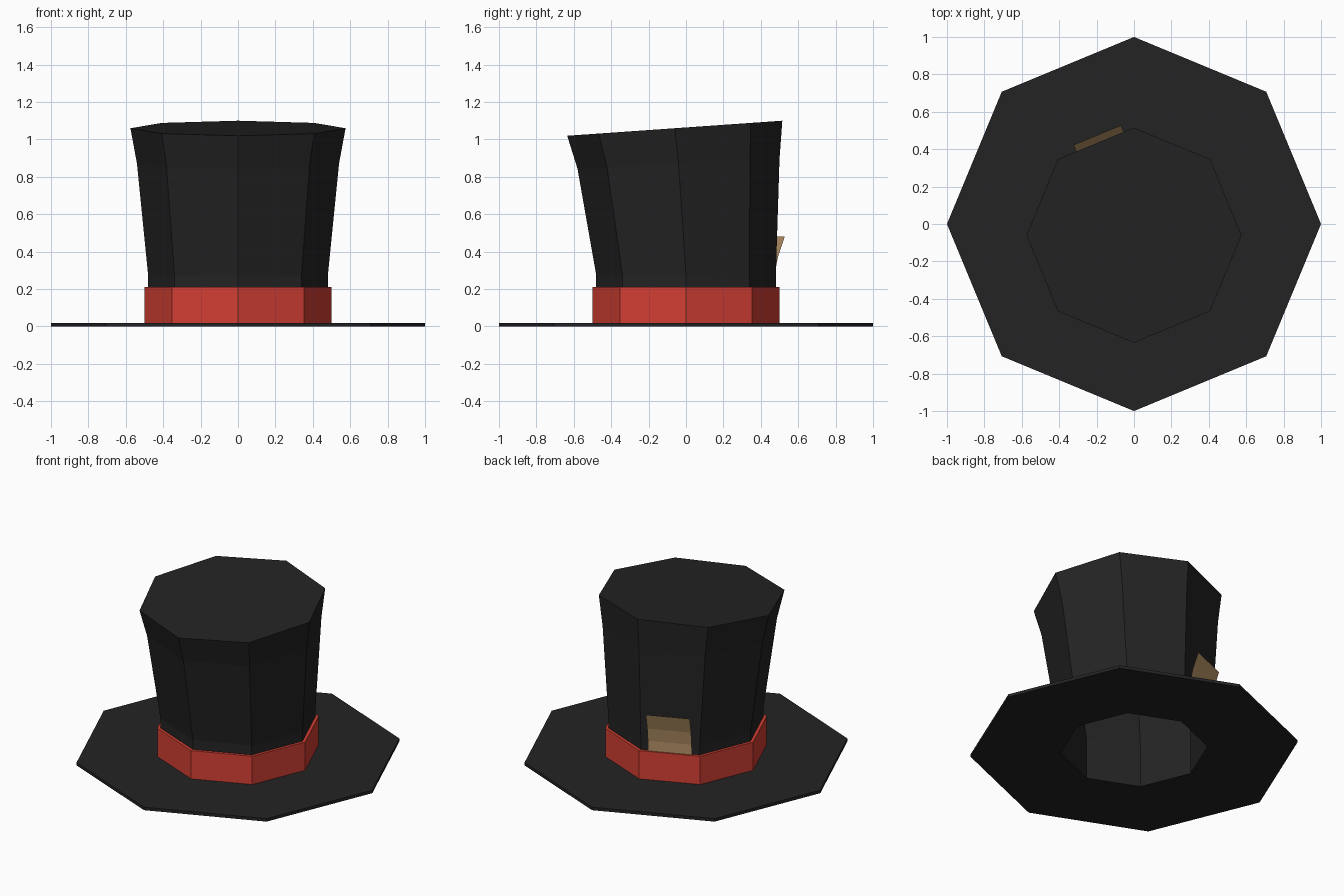
import bpy, bmesh
from math import sin, cos, pi, radians
from mathutils import Matrix

if "Cube" in bpy.data.objects:
    bpy.data.objects.remove(bpy.data.objects["Cube"])

SIDES = 8


def material(name, rgb):
    m = bpy.data.materials.new(name)
    m.diffuse_color = (*rgb, 1)
    m.use_nodes = True
    m.node_tree.nodes["Principled BSDF"].inputs["Base Color"].default_value = m.diffuse_color
    return m


black = material("black_felt", (0.017, 0.017, 0.017))
red = material("red_ribbon", (0.66, 0.05, 0.034))
tan = material("tan_card", (0.5, 0.31, 0.14))


def finish(name, bm, mat):
    mesh = bpy.data.meshes.new(name)
    bm.to_mesh(mesh)
    bm.free()
    mesh.materials.append(mat)
    ob = bpy.data.objects.new(name, mesh)
    bpy.context.collection.objects.link(ob)
    return ob


def loft(name, rings, mat, closed=False):
    """Octagonal loft; ring = (radius, centre y, centre z, slope along y)."""
    bm = bmesh.new()
    loops = []
    for r, cy, cz, slope in rings:
        pts = [(r * cos(2 * pi * i / SIDES), r * sin(2 * pi * i / SIDES)) for i in range(SIDES)]
        loops.append([bm.verts.new((x, cy + y, cz + slope * y)) for x, y in pts])
    pairs = list(zip(loops, loops[1:]))
    if closed:
        pairs.append((loops[-1], loops[0]))
    for a, b in pairs:
        for i in range(SIDES):
            j = (i + 1) % SIDES
            bm.faces.new((a[i], a[j], b[j], b[i]))
    bmesh.ops.recalc_face_normals(bm, faces=bm.faces)
    return bm, loops


def tube(name, r_in, r_out, z0, z1, mat):
    bm, _ = loft(name, [(r_out, 0, z0, 0), (r_out, 0, z1, 0),
                        (r_in, 0, z1, 0), (r_in, 0, z0, 0)], mat, closed=True)
    return finish(name, bm, mat)


# Flat brim with head opening, and ribbon band
tube("brim", 0.45, 1.0, 0.0, 0.02, black)
tube("band", 0.478, 0.5, 0.015, 0.21, red)

# Flared, forward-leaning crown: outer wall, rim, then inner wall
outer = [(0.48, 0, 0.015, 0), (0.48, 0, 0.27, -0.01), (0.54, -0.04, 0.87, 0.05), (0.575, -0.06, 1.06, 0.07)]
inner = [(0.545, -0.06, 1.03, 0.07), (0.51, -0.04, 0.87, 0.05), (0.45, 0, 0.27, -0.01), (0.45, 0, 0.015, 0)]
bm = bmesh.new()
bm.free()
bm, loops = loft("crown", outer + inner, black, closed=True)
# Replace the strip between the two top rings with a top and a ceiling
top, ceiling = loops[3], loops[4]
strip = [f for f in bm.faces if all(v in top or v in ceiling for v in f.verts)]
bmesh.ops.delete(bm, geom=strip, context='FACES_ONLY')
bm.faces.new(top)
bm.faces.new(ceiling)
bmesh.ops.recalc_face_normals(bm, faces=bm.faces)
finish("crown", bm, black)

# Curled card tucked behind the band on the back left panel
profile = [(0.452, 0.12), (0.453, 0.21), (0.457, 0.28), (0.475, 0.37), (0.514, 0.48)]
bm = bmesh.new()
rows = [[bm.verts.new((r, t, z)) for t in (-0.137, 0.137)] for r, z in profile]
for a, b in zip(rows, rows[1:]):
    bm.faces.new((a[0], a[1], b[1], b[0]))
bmesh.ops.rotate(bm, verts=bm.verts, cent=(0, 0, 0), matrix=Matrix.Rotation(radians(112.5), 3, 'Z'))
finish("card", bm, tan)
